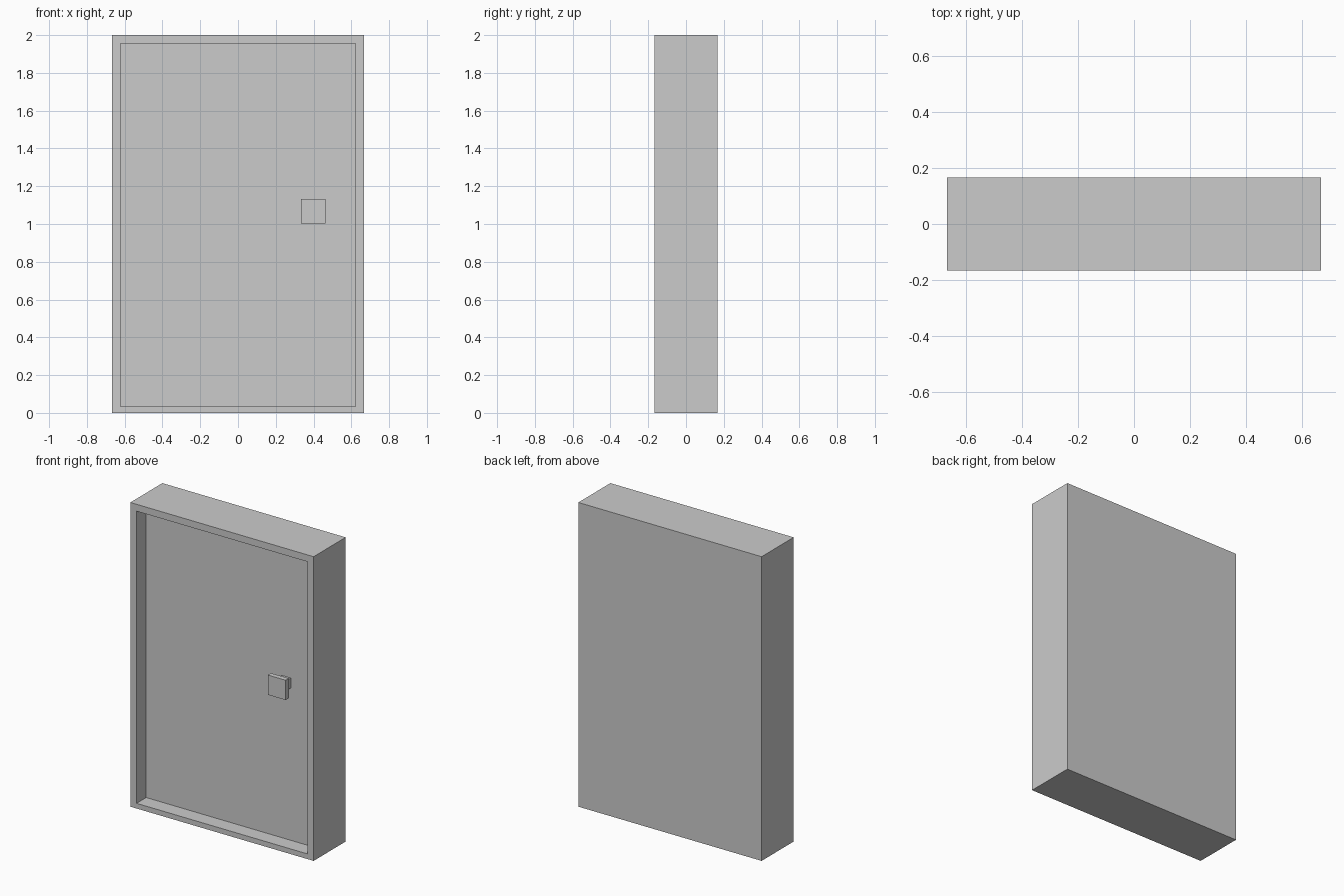
import bpy, bmesh
from mathutils import Vector

if "Cube" in bpy.data.objects:
    bpy.data.objects.remove(bpy.data.objects["Cube"])

W, D, H = 1.333, 0.333, 2.0      # overall size
RIM, SILL = 0.064, 0.034         # frame widths
RECESS = 0.1                     # depth of the door panel
FRONT = -D / 2
PANEL = FRONT + RECESS


def box_mesh(size, centre):
    bm = bmesh.new()
    bmesh.ops.create_cube(bm, size=1)
    bmesh.ops.scale(bm, vec=size, verts=bm.verts)
    bmesh.ops.translate(bm, vec=centre, verts=bm.verts)
    return bm


def add_object(name, bm):
    bm.normal_update()
    mesh = bpy.data.meshes.new(name)
    bm.to_mesh(mesh)
    bm.free()
    obj = bpy.data.objects.new(name, mesh)
    bpy.context.collection.objects.link(obj)
    return obj


# Door slab: inset the front face, lower its bottom edge to the sill, push it back
bm = box_mesh((W, D, H), (0, 0, H / 2))
bm.normal_update()
front = min(bm.faces, key=lambda f: f.normal.y)
bmesh.ops.inset_region(bm, faces=[front], thickness=RIM)
for v in front.verts:
    if v.co.z < H / 2:
        v.co.z = SILL
panel = bmesh.ops.extrude_discrete_faces(bm, faces=[front])["faces"][0]
for v in panel.verts:
    v.co.y = PANEL
bmesh.ops.recalc_face_normals(bm, faces=bm.faces)
add_object("framed_door", bm)

# Handle: square knob flush with the frame, on a narrower stem
KX, KZ, KNOB, STEM, THICK = 0.398, 1.068, 0.13, 0.066, 0.033
stem_len = RECESS - THICK
add_object("knob", box_mesh((KNOB, THICK, KNOB), (KX, FRONT + THICK / 2, KZ)))
add_object("knob_stem", box_mesh((STEM, stem_len, STEM), (KX, PANEL - stem_len / 2, KZ)))
